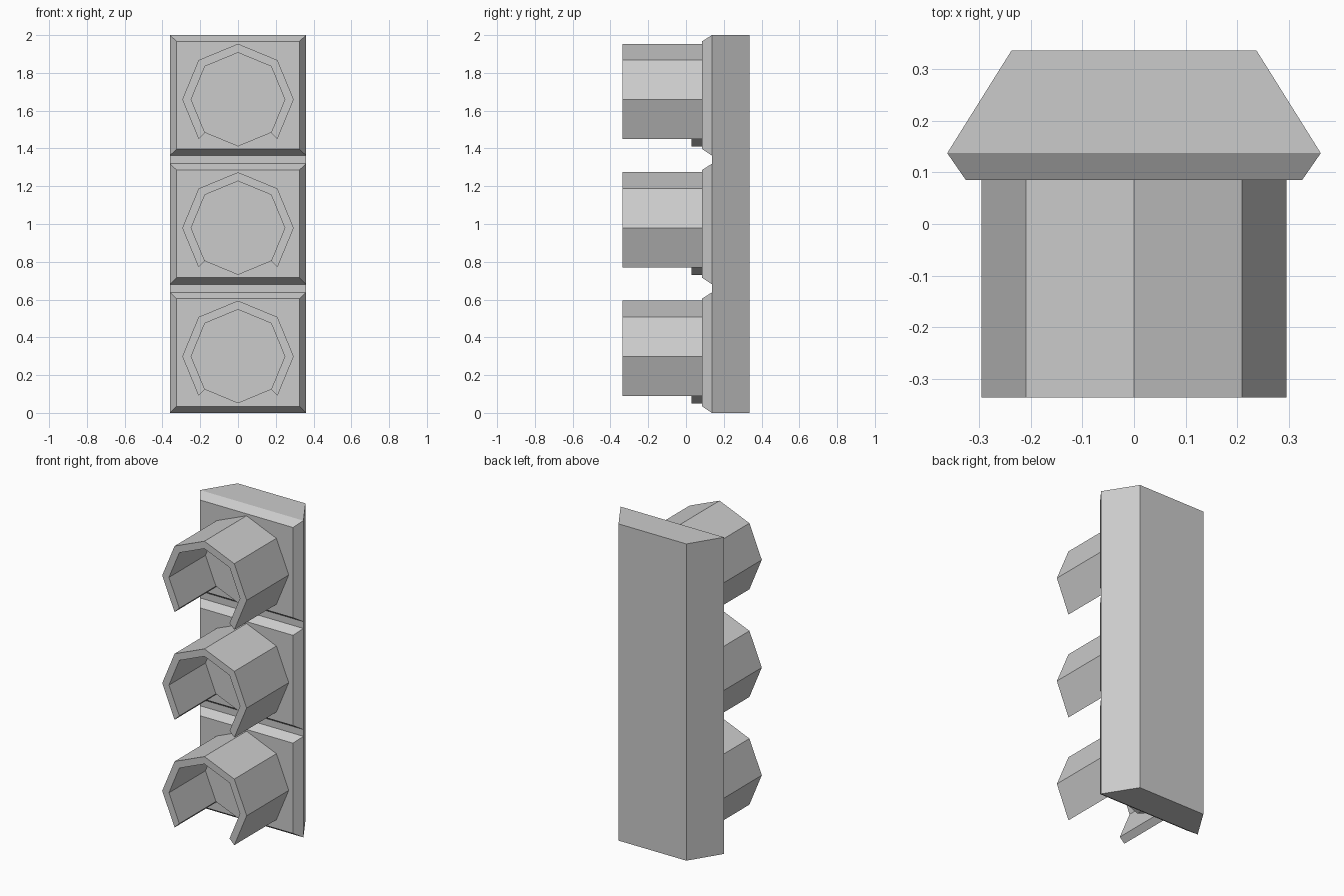
import bpy, bmesh
from math import sin, cos, pi

if "Cube" in bpy.data.objects:
    bpy.data.objects.remove(bpy.data.objects["Cube"])


def loft(name, front, back):
    """Closed solid between two matching rings of points."""
    bm = bmesh.new()
    a = [bm.verts.new(p) for p in front]
    b = [bm.verts.new(p) for p in back]
    n = len(a)
    bm.faces.new(a)
    bm.faces.new(b[::-1])
    for i in range(n):
        j = (i + 1) % n
        bm.faces.new((a[i], b[i], b[j], a[j]))
    bmesh.ops.recalc_face_normals(bm, faces=bm.faces[:])
    mesh = bpy.data.meshes.new(name)
    bm.to_mesh(mesh)
    bm.free()
    obj = bpy.data.objects.new(name, mesh)
    bpy.context.collection.objects.link(obj)
    return obj


def rect(hw, z0, z1, y):
    return [(-hw, y, z0), (hw, y, z0), (hw, y, z1), (-hw, y, z1)]


def arc(r, zc, y, steps):
    """Points on an octagon with a corner at the top."""
    return [(r * cos(k * pi / 4), y, zc + r * sin(k * pi / 4)) for k in steps]


# Tapered housing, narrower at the back
loft("housing", rect(0.361, 0, 2, 0.137), rect(0.237, 0, 2, 0.335))

for i, part in enumerate(("lower", "middle", "upper")):
    zp = 0.319 + i * 0.681      # door centre
    zc = 0.299 + i * 0.680      # lamp centre
    # Bevelled door panel
    loft(part + "_door", rect(0.325, zp - 0.284, zp + 0.286, 0.085),
         rect(0.361, zp - 0.319, zp + 0.319, 0.137))
    # Octagonal lens
    loft(part + "_lens", arc(0.248, zc, 0.03, range(8)), arc(0.248, zc, 0.087, range(8)))
    # Hood, open at the bottom
    ring = [arc(0.295, zc, y, range(-1, 6)) + arc(0.248, zc, y, range(5, -2, -1))
            for y in (-0.335, 0.086)]
    loft(part + "_hood", *ring)
